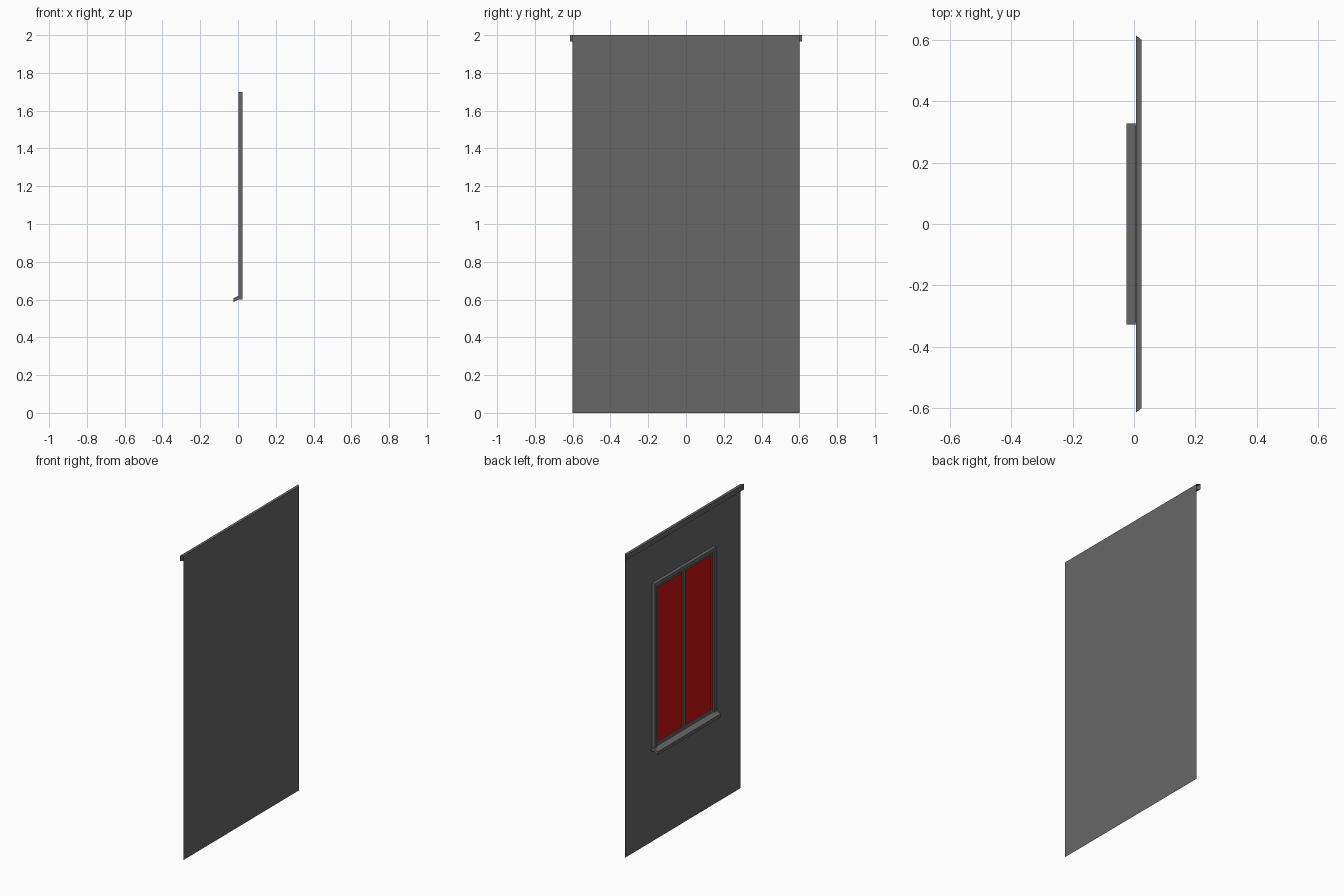
import bpy, bmesh

if "Cube" in bpy.data.objects:
    bpy.data.objects.remove(bpy.data.objects["Cube"])

WALL_X = 0.025     # plane of the wall; the window side faces -x


def material(name, rgb):
    m = bpy.data.materials.new(name)
    m.diffuse_color = (*rgb, 1.0)
    m.use_nodes = True
    m.node_tree.nodes["Principled BSDF"].inputs["Base Color"].default_value = m.diffuse_color
    return m


GREY = material("dark_grey", (0.135, 0.135, 0.135))
RED = material("window_red", (0.62, 0.005, 0.005))


def finish(name, bm, mat):
    me = bpy.data.meshes.new(name)
    bm.to_mesh(me)
    bm.free()
    me.materials.append(mat)
    ob = bpy.data.objects.new(name, me)
    bpy.context.collection.objects.link(ob)
    return ob


def plate(name, x, y0, y1, z0, z1, mat):
    """Single sheet facing -x."""
    bm = bmesh.new()
    bm.faces.new([bm.verts.new(p) for p in
                  ((x, y0, z0), (x, y0, z1), (x, y1, z1), (x, y1, z0))])
    return finish(name, bm, mat)


def strip(name, profile, mat, closed):
    """Sweep (x, z, half_width) points along y; closed adds end caps."""
    bm = bmesh.new()
    a = [bm.verts.new((x, -w, z)) for x, z, w in profile]
    b = [bm.verts.new((x, w, z)) for x, z, w in profile]
    n = len(profile)
    for i in range(n if closed else n - 1):
        j = (i + 1) % n
        bm.faces.new((a[i], a[j], b[j], b[i]))
    if closed:
        bm.faces.new(a)
        bm.faces.new(b[::-1])
        bmesh.ops.recalc_face_normals(bm, faces=bm.faces)
    return finish(name, bm, mat)


def frame(name, x0, x1, outer, inner, mat):
    """Rectangular ring; outer and inner are (half_width, z0, z1)."""
    bm = bmesh.new()

    def loop(x, r):
        w, z0, z1 = r
        return [bm.verts.new((x, y, z)) for y, z in
                ((-w, z0), (w, z0), (w, z1), (-w, z1))]

    rings = [loop(x1, outer), loop(x0, outer), loop(x0, inner), loop(x1, inner)]
    for p, q in zip(rings, rings[1:]):
        for i in range(4):
            j = (i + 1) % 4
            bm.faces.new((p[i], p[j], q[j], q[i]))
    bmesh.ops.recalc_face_normals(bm, faces=bm.faces)
    return finish(name, bm, mat)


# Wall sheet
plate("wall", WALL_X, -0.6, 0.6, 0.0, 2.0, GREY)

# Cornice with open mitred ends
strip("cornice", [(WALL_X, 2.0, 0.6), (0.007, 2.0, 0.615),
                  (0.007, 1.965, 0.615), (WALL_X, 1.965, 0.6)], GREY, False)

# Window surround and inner sash
frame("window_surround", 0.003, WALL_X, (0.32, 0.6, 1.7), (0.298, 0.618, 1.678), GREY)
frame("window_sash", 0.012, WALL_X, (0.298, 0.618, 1.678), (0.285, 0.64, 1.66), GREY)

# Sloping sill
strip("window_sill", [(WALL_X, 0.62, 0.327), (0.003, 0.62, 0.327),
                      (-0.025, 0.607, 0.327), (-0.025, 0.586, 0.327),
                      (0.003, 0.6, 0.327), (WALL_X, 0.6, 0.327)], GREY, True)

# Centre mullion
strip("mullion", [(0.012, 0.63, 0.012), (0.012, 1.67, 0.012),
                  (0.023, 1.67, 0.012), (0.023, 0.63, 0.012)], GREY, True)

# Two red panes
for side, s in (("left", 1), ("right", -1)):
    y0, y1 = sorted((0.01 * s, 0.29 * s))
    plate("pane_" + side, 0.019, y0, y1, 0.635, 1.665, RED)
